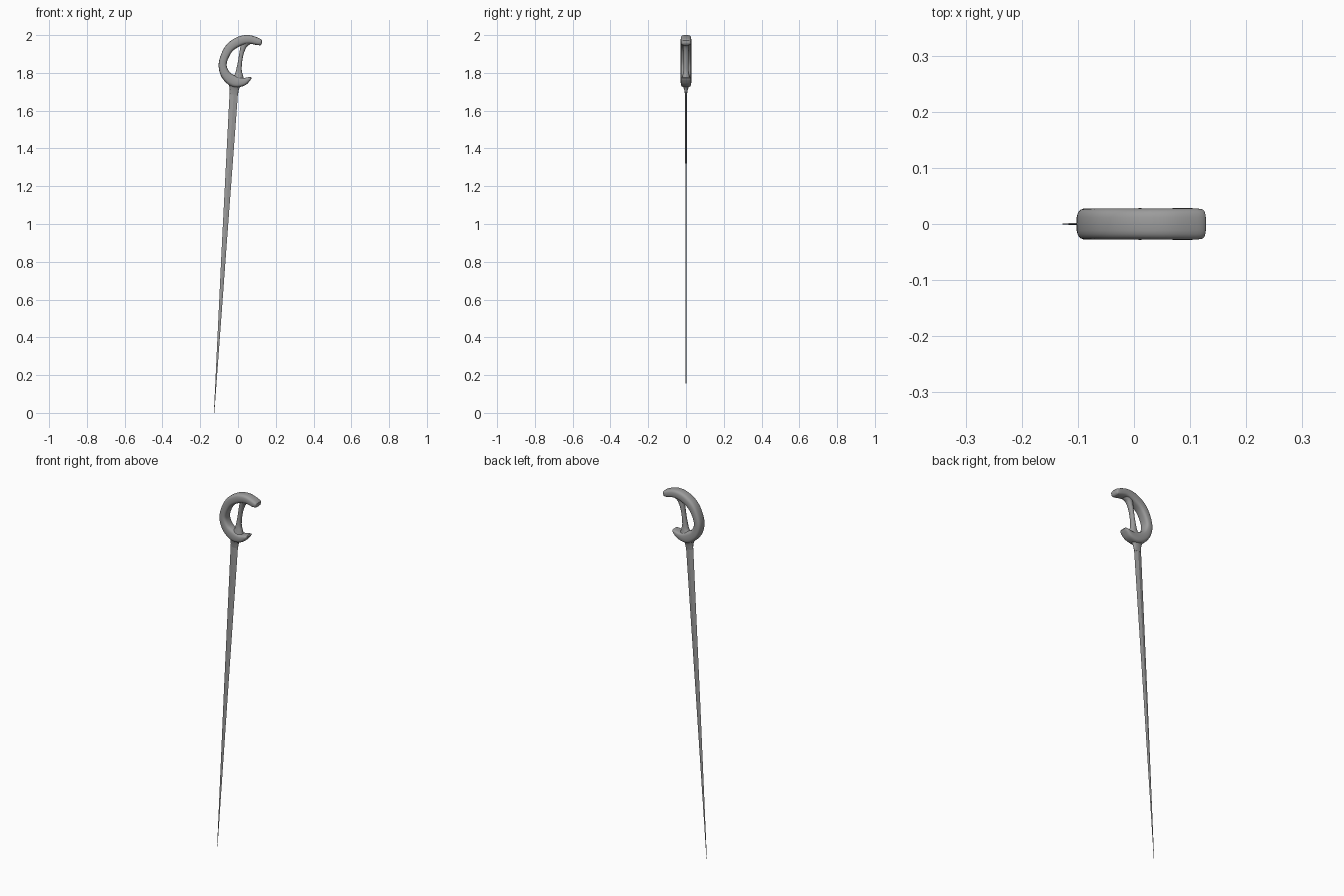
import bpy, bmesh, math
from mathutils import Vector

if "Cube" in bpy.data.objects:
    bpy.data.objects.remove(bpy.data.objects["Cube"])

# Dark grey metal
metal = bpy.data.materials.new("dark_metal")
metal.diffuse_color = (0.33, 0.33, 0.33, 1)
metal.use_nodes = True
metal.node_tree.nodes["Principled BSDF"].inputs["Base Color"].default_value = metal.diffuse_color


def spline(pts, steps):
    """Catmull-Rom interpolation of tuples of any length."""
    p = [Vector(q) for q in pts]
    p = [2 * p[0] - p[1]] + p + [2 * p[-1] - p[-2]]
    out = []
    for i in range(1, len(p) - 2):
        a, b, c, d = p[i - 1:i + 3]
        for k in range(steps):
            t = k / steps
            out.append(0.5 * (2 * b + (c - a) * t + (2 * a - 5 * b + 4 * c - d) * t * t
                              + (3 * b - a - 3 * c + d) * t ** 3))
    return out + [p[-2]]


def sweep(name, stations, sides, power, smooth=True):
    """Loft superellipse rings; station = (x, z, in-plane half width, half depth in y)."""
    bm = bmesh.new()
    rings = []
    n = len(stations)
    for i, s in enumerate(stations):
        a, b = stations[max(i - 1, 0)], stations[min(i + 1, n - 1)]
        d = Vector((b[0] - a[0], 0, b[1] - a[1])).normalized()
        side = Vector((-d.z, 0, d.x))
        ring = []
        for k in range(sides):
            t = 2 * math.pi * k / sides
            c, q = math.cos(t), math.sin(t)
            u = math.copysign(abs(c) ** power, c) * s[2]
            v = math.copysign(abs(q) ** power, q) * s[3]
            ring.append(bm.verts.new(Vector((s[0], 0, s[1])) + side * u + Vector((0, v, 0))))
        rings.append(ring)
    for r0, r1 in zip(rings, rings[1:]):
        for k in range(sides):
            j = (k + 1) % sides
            bm.faces.new((r0[k], r0[j], r1[j], r1[k]))
    bm.faces.new(rings[0][::-1])
    bm.faces.new(rings[-1])
    bmesh.ops.recalc_face_normals(bm, faces=bm.faces)
    me = bpy.data.meshes.new(name)
    bm.to_mesh(me)
    bm.free()
    me.materials.append(metal)
    ob = bpy.data.objects.new(name, me)
    bpy.context.collection.objects.link(ob)
    if smooth:
        bpy.context.view_layer.objects.active = ob
        ob.select_set(True)
        bpy.ops.object.shade_smooth_by_angle(angle=math.radians(60))
        ob.select_set(False)
    return ob


# Crescent hand guard, thick rounded band
guard = [
    (0.126, 1.956, 0.006, 0.018), (0.121, 1.958, 0.014, 0.025),
    (0.107, 1.965, 0.019, 0.028), (0.055, 1.977, 0.023, 0.028),
    (0.000, 1.964, 0.025, 0.028), (-0.051, 1.924, 0.023, 0.028),
    (-0.081, 1.850, 0.021, 0.028), (-0.065, 1.790, 0.025, 0.028),
    (-0.020, 1.755, 0.030, 0.028), (0.025, 1.752, 0.022, 0.028),
    (0.055, 1.766, 0.012, 0.027), (0.070, 1.776, 0.004, 0.020)]
sweep("hand_guard", spline(guard, 6), 24, 0.65)

# Slim grip bar flaring into the guard at both ends
grip = [
    (0.045, 1.968, 0.026, 0.022), (0.031, 1.945, 0.017, 0.017),
    (0.019, 1.905, 0.012, 0.014), (0.011, 1.860, 0.011, 0.013),
    (0.005, 1.815, 0.015, 0.014), (0.004, 1.787, 0.023, 0.018),
    (0.000, 1.765, 0.036, 0.023)]
sweep("grip_bar", spline(grip, 5), 16, 0.9)

# Collar between guard and blade
collar = [
    (-0.016, 1.752, 0.042, 0.025), (-0.018, 1.732, 0.031, 0.017),
    (-0.020, 1.712, 0.024, 0.010), (-0.022, 1.685, 0.022, 0.005)]
sweep("collar", spline(collar, 4), 16, 0.9)

# Long tapering blade with a flat diamond section
sweep("blade", [(-0.021, 1.715, 0.0225, 0.005), (-0.074, 0.87, 0.0125, 0.0028),
                (-0.1265, 0.0, 0.0012, 0.001)], 4, 1, smooth=False)
